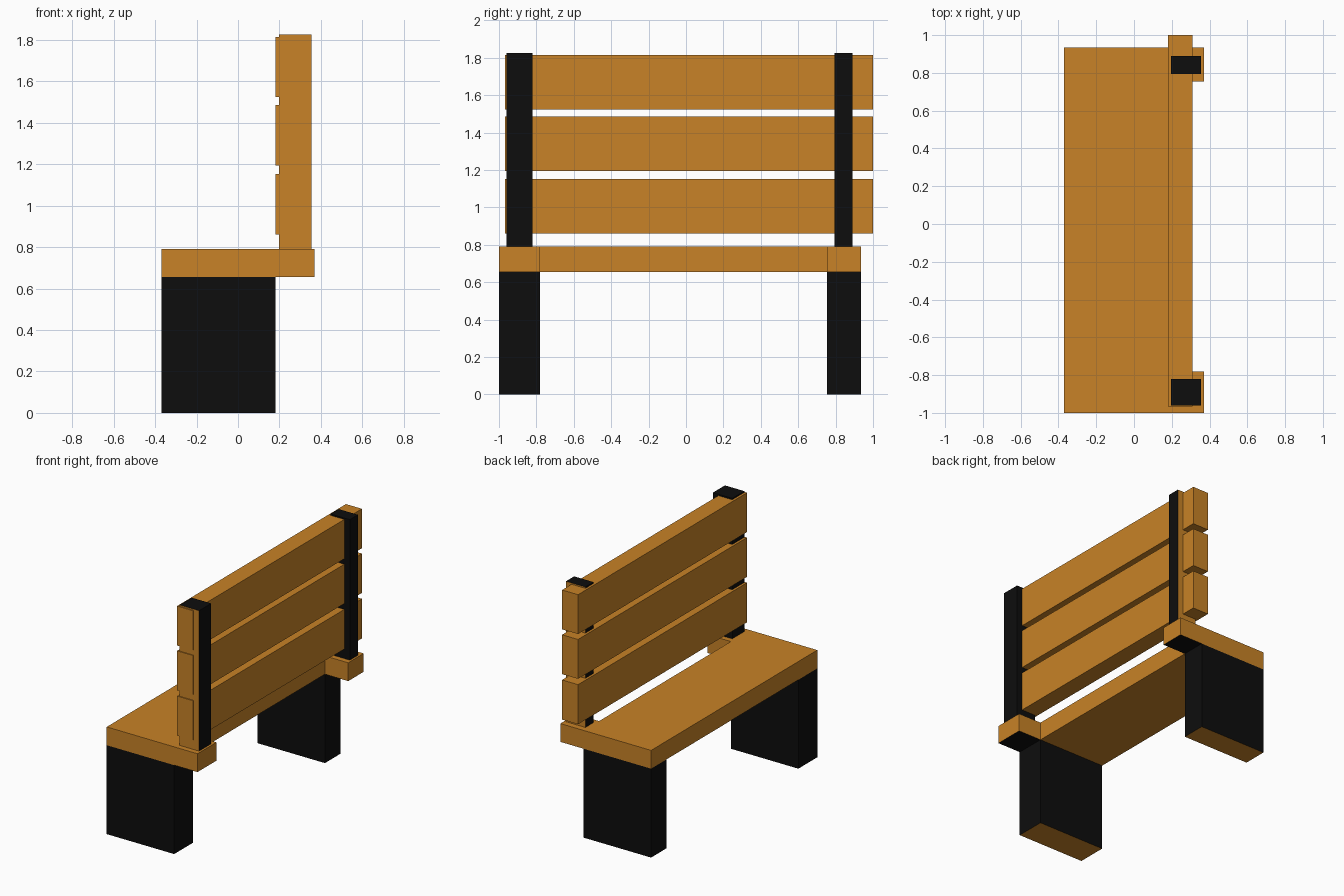
import bpy
import bmesh
from mathutils import Vector

if "Cube" in bpy.data.objects:
    bpy.data.objects.remove(bpy.data.objects["Cube"])


def material(name, rgb):
    m = bpy.data.materials.new(name)
    m.diffuse_color = (*rgb, 1)
    m.use_nodes = True
    m.node_tree.nodes["Principled BSDF"].inputs["Base Color"].default_value = m.diffuse_color
    return m


WOOD = material("orange_wood", (0.58, 0.225, 0.02))
BLACK = material("black_paint", (0.004, 0.004, 0.004))
SIDES = {"-x": (-1, 0, 0), "+x": (1, 0, 0), "-y": (0, -1, 0),
         "+y": (0, 1, 0), "-z": (0, 0, -1), "+z": (0, 0, 1)}


def box(name, x, y, z, main, other=None, other_side=None, open_sides=()):
    """Box from ranges; one side may take another material, hidden sides stay open."""
    bm = bmesh.new()
    bmesh.ops.create_cube(bm, size=1)
    for v in bm.verts:
        v.co = Vector([(r[0] + r[1]) / 2 + c * (r[1] - r[0])
                       for r, c in zip((x, y, z), v.co)])
    bm.normal_update()
    hidden = []
    for f in bm.faces:
        side = max(SIDES, key=lambda s: f.normal.dot(Vector(SIDES[s])))
        f.material_index = 1 if side == other_side else 0
        if side in open_sides:
            hidden.append(f)
    bmesh.ops.delete(bm, geom=hidden, context="FACES_ONLY")
    me = bpy.data.meshes.new(name)
    bm.to_mesh(me)
    bm.free()
    me.materials.append(main)
    if other:
        me.materials.append(other)
    ob = bpy.data.objects.new(name, me)
    bpy.context.collection.objects.link(ob)
    return ob


FRONT, REAR, TAB = -0.37, 0.18, 0.37
SEAT_LOW, SEAT_TOP = 0.655, 0.79

# Seat plank
box("seat", (FRONT, REAR), (-1.0, 0.935), (SEAT_LOW, SEAT_TOP), WOOD)

# Each end: leg, rear tab of the seat, backrest post
for end, leg_y, post_y, outer in (("near", (-1.0, -0.78), (-0.96, -0.82), "-y"),
                                  ("far", (0.755, 0.935), (0.795, 0.89), "+y")):
    box(end + "_leg", (FRONT, REAR), leg_y, (0, SEAT_LOW), BLACK,
        WOOD, "-z", ("+z",))
    box(end + "_seat_tab", (REAR, TAB), leg_y, (SEAT_LOW, SEAT_TOP), WOOD,
        BLACK, "-z", ("-x",))
    box(end + "_post", (0.197, 0.355), post_y, (SEAT_TOP, 1.825), BLACK,
        WOOD, outer, ("-z",))

# Backrest slats
for i, z in enumerate(((0.86, 1.152), (1.195, 1.485), (1.525, 1.815))):
    box(f"back_slat_{i + 1}", (0.18, 0.31), (-0.967, 1.0), z, WOOD)
